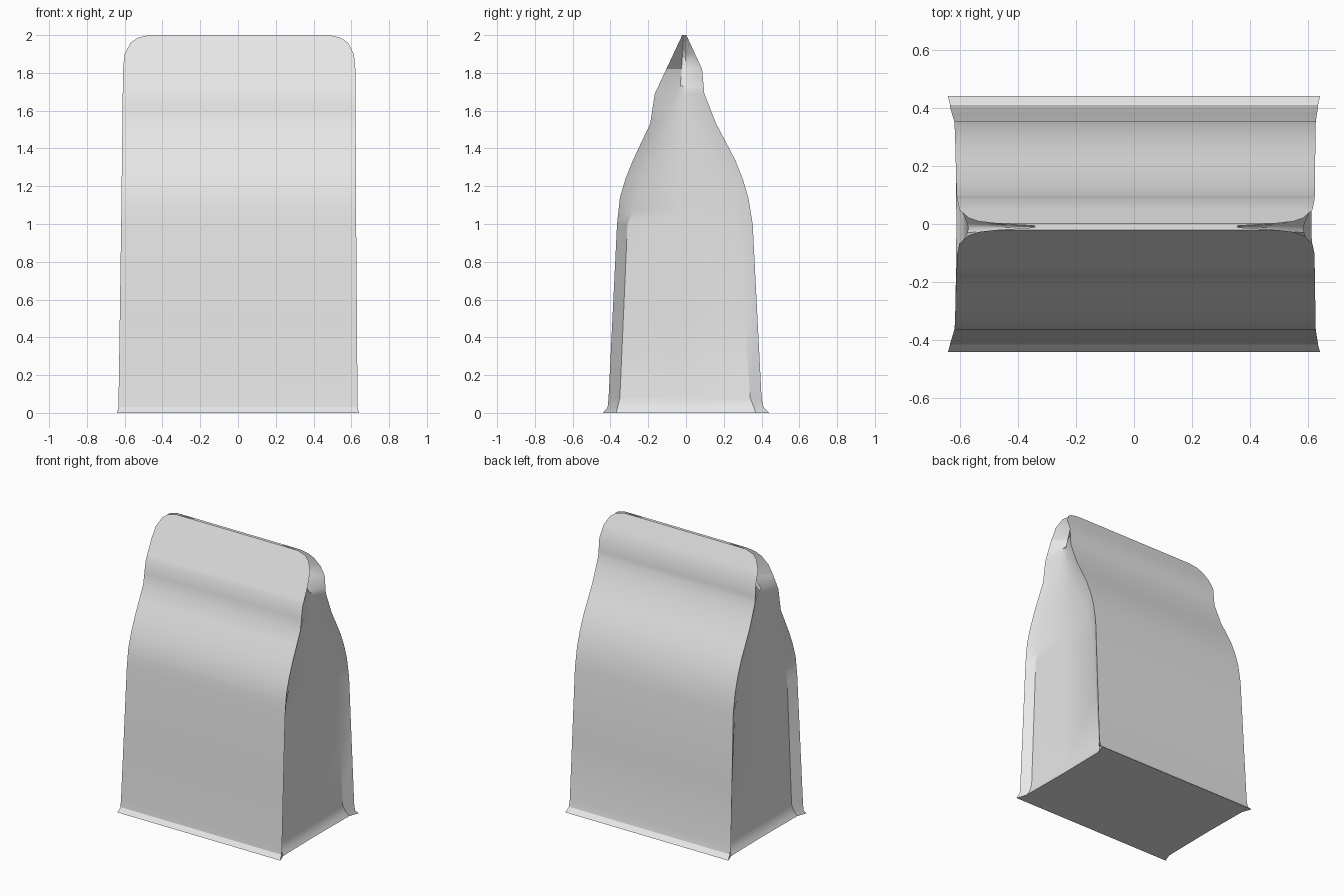
import bpy
import bmesh
import math

cube = bpy.data.objects.get("Cube")
if cube:
    bpy.data.objects.remove(cube, do_unlink=True)


def make_material(name, rgb):
    mat = bpy.data.materials.new(name)
    mat.use_nodes = True
    color = (*rgb, 1.0)
    mat.diffuse_color = color
    mat.node_tree.nodes["Principled BSDF"].inputs["Base Color"].default_value = color
    return mat


def table(*rows):
    """Piecewise linear function of height, from (height, value) pairs."""
    def value(z):
        for (z0, v0), (z1, v1) in zip(rows, rows[1:]):
            if z <= z1:
                return v0 + (v1 - v0) * (z - z0) / (z1 - z0)
        return rows[-1][1]
    return value


# Side profiles of the two large panels
front_y = table((0, -.44), (.03, -.415), (.08, -.41), (1, -.365), (1.14, -.35),
                (1.24, -.32), (1.34, -.28), (1.53, -.19), (1.69, -.165), (2, -.02))
back_y = table((0, .44), (.03, .41), (.08, .4), (1, .353), (1.14, .33),
               (1.24, .3), (1.34, .26), (1.53, .16), (1.69, .097), (1.82, .085), (2, .002))

# Panel half width, with rounded top corners
half_width = table((0, .64), (.03, .633), (1, .622), (1.82, .615), (1.9, .607),
                   (1.96, .575), (1.985, .54), (2, .48))

# Recessed gusset: flat up to its apex, then a valley fold running inwards
gusset_front = table((0, -.37), (.08, -.35), (1, -.31), (1.73, -.03), (2, -.012))
gusset_back = table((0, .37), (.08, .34), (1, .27), (1.73, 0), (2, -.006))
gusset_x = table((0, .615), (.03, .595), (.08, .585), (1, .58), (1.73, .58), (2, .35))

HEIGHTS = (0, .03, .08, .5, 1, 1.07, 1.14, 1.24, 1.34, 1.44, 1.53, 1.61,
           1.69, 1.73, 1.82, 1.9, 1.96, 1.985, 2)


def ring(z):
    """Closed cross-section, counter-clockwise from the front right corner."""
    w, gx = half_width(z), gusset_x(z)
    yf, yb, gf, gb = front_y(z), back_y(z), gusset_front(z), gusset_back(z)
    lean = .007 * z / 2
    half = [(w, yf), (gx, gf), (gx - .004, (gf + gb) / 2), (gx, gb), (w, yb)]
    points = half + [(-x, y) for x, y in reversed(half)]
    return [(x + lean, y, z) for x, y in points]


def build_bag(name, mat):
    bm = bmesh.new()
    rings = [[bm.verts.new(p) for p in ring(z)] for z in HEIGHTS]
    count = len(rings[0])
    # Panels and gussets
    for low, high in zip(rings, rings[1:]):
        for i in range(count):
            j = (i + 1) % count
            bm.faces.new((low[i], low[j], high[j], high[i]))
    # Flat base and narrow top seam
    bm.faces.new(list(reversed(rings[0])))
    bm.faces.new(rings[-1])
    mesh = bpy.data.meshes.new(name)
    bm.to_mesh(mesh)
    bm.free()
    mesh.materials.append(mat)
    obj = bpy.data.objects.new(name, mesh)
    bpy.context.collection.objects.link(obj)
    return obj


bag = build_bag("gusseted_bag", make_material("light_grey", (.8, .8, .8)))
bpy.ops.object.select_all(action='DESELECT')
bag.select_set(True)
bpy.context.view_layer.objects.active = bag
bpy.ops.object.shade_smooth_by_angle(angle=math.radians(30))
